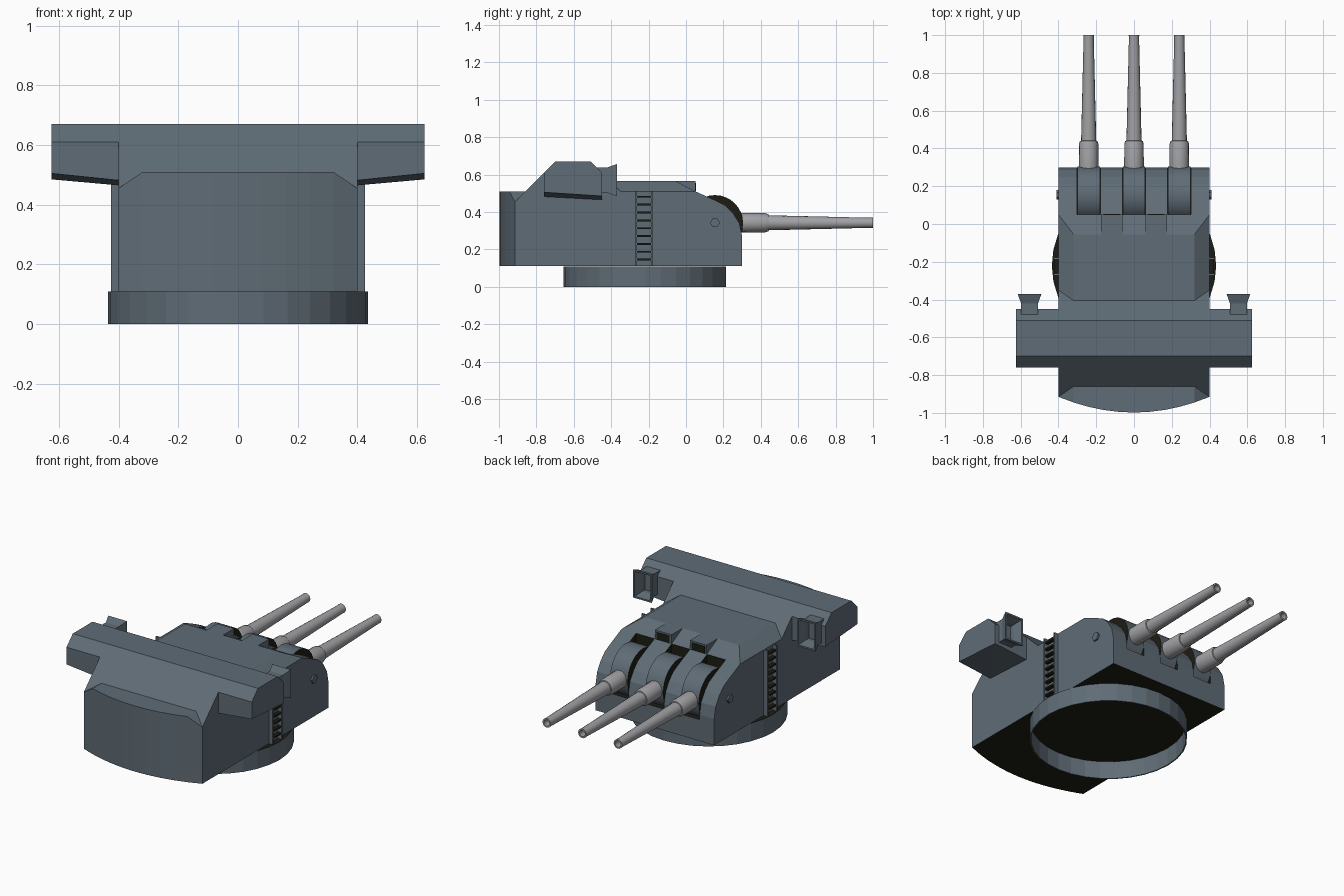
import bpy, bmesh, math
from mathutils import Matrix

old = bpy.data.objects.get("Cube")
if old:
    bpy.data.objects.remove(old, do_unlink=True)


def material(name, rgb):
    m = bpy.data.materials.new(name)
    m.use_nodes = True
    m.diffuse_color = (*rgb, 1)
    m.node_tree.nodes["Principled BSDF"].inputs["Base Color"].default_value = (*rgb, 1)
    return m


ARMOUR = material("blue grey armour", (0.115, 0.15, 0.18))
STEEL = material("gun steel", (0.36, 0.36, 0.38))
DARK = material("dark olive", (0.012, 0.012, 0.007))


def finish(name, bm, mats, rule=None, smooth=False):
    """Turn a bmesh into an object; rule(face) picks the second material."""
    bmesh.ops.recalc_face_normals(bm, faces=bm.faces)
    bm.normal_update()
    if rule:
        for f in bm.faces:
            f.material_index = int(rule(f))
    me = bpy.data.meshes.new(name)
    bm.to_mesh(me)
    bm.free()
    for m in mats:
        me.materials.append(m)
    ob = bpy.data.objects.new(name, me)
    bpy.context.collection.objects.link(ob)
    if smooth:
        bpy.ops.object.select_all(action="DESELECT")
        ob.select_set(True)
        bpy.context.view_layer.objects.active = ob
        bpy.ops.object.shade_smooth_by_angle(angle=math.radians(35))
    return ob


def hull(name, points, mats=(ARMOUR,), rule=None):
    bm = bmesh.new()
    for p in points:
        bm.verts.new(p)
    bmesh.ops.convex_hull(bm, input=bm.verts)
    bmesh.ops.dissolve_limit(bm, angle_limit=0.01, verts=bm.verts, edges=bm.edges)
    return finish(name, bm, mats, rule)


def box(name, xs, ys, zs, mat=ARMOUR):
    return hull(name, [(x, y, z) for x in xs for y in ys for z in zs], (mat,))


def loft(name, rings, mats, rule=None, smooth=False, caps=True):
    """Skin a list of equal-length point rings."""
    bm = bmesh.new()
    vs = [[bm.verts.new(p) for p in r] for r in rings]
    n = len(vs[0])
    for a, b in zip(vs, vs[1:]):
        for i in range(n):
            j = (i + 1) % n
            bm.faces.new((a[i], a[j], b[j], b[i]))
    if caps:
        bm.faces.new(vs[0])
        bm.faces.new(vs[-1])
    return finish(name, bm, mats, rule, smooth)


def cross_cylinder(name, x, width, y, z, r, sides, mats, rule=None, smooth=False):
    bm = bmesh.new()
    bmesh.ops.create_cone(bm, cap_ends=True, segments=sides, radius1=r, radius2=r, depth=width,
                          matrix=Matrix.Translation((x, y, z)) @ Matrix.Rotation(math.pi / 2, 4, "Y"))
    return finish(name, bm, mats, rule, smooth)


def underside(f):
    return f.normal.z < -0.9


HALF, BASE, AXIS = 0.40, 0.11, 0.342
GUNS = (-0.24, 0, 0.24)

# Turret house: side profile swept across the width
profile = [(-0.915, BASE), (0.30, BASE), (0.30, 0.27), (0.285, 0.34), (0.25, 0.395),
           (0.21, 0.435), (0.16, 0.46), (0.05, 0.51), (-0.35, 0.51), (-0.51, 0.67),
           (-0.70, 0.67), (-0.915, 0.455)]
house = loft("turret_house", [[(x, y, z) for y, z in profile] for x in (-HALF, HALF)],
             (ARMOUR, DARK), underside)

# Gun slots cut into the gun face
for i, x in enumerate(GUNS):
    cutter = box(f"slot_cutter_{i}", (x - 0.062, x + 0.062), (0.05, 0.4), (0.24, 0.6), DARK)
    cutter.hide_render = True
    cutter.hide_viewport = True
    cutter.display_type = "WIRE"
    mod = house.modifiers.new(f"slot_{i}", "BOOLEAN")
    mod.operation = "DIFFERENCE"
    mod.solver = "EXACT"
    mod.material_mode = "TRANSFER"
    mod.object = cutter
dg = bpy.context.evaluated_depsgraph_get()
cut_mesh = bpy.data.meshes.new_from_object(house.evaluated_get(dg))
house.modifiers.clear()
house.data = cut_mesh

# Bowed end wall with clipped top corners
points = [(0.32 * s, -0.86, 0.51) for s in (-1, 1)]
for i in range(-5, 6):
    x = i * 0.08
    y = -0.915 - 0.083 * (1 - (i / 5) ** 2)
    points += [(x, y, BASE), (x, y, 0.455 if abs(i) == 5 else 0.51)]
hull("bowed_end", points, (ARMOUR, DARK), underside)

# Raised roof with sloped edges
hull("raised_roof", [(s * x, y, z) for s in (-1, 1) for x, y, z in
                     ((HALF, 0.05, 0.51), (HALF, -0.35, 0.51), (0.32, -0.055, 0.565), (0.32, -0.405, 0.565))])

# Hoods between the guns, with dark openings
for name, s in (("right", -1), ("left", 1)):
    box(f"{name}_hood", (s * 0.062, s * 0.175), (-0.06, 0.05), (0.50, 0.565))
    box(f"{name}_hood_opening", (s * 0.075, s * 0.162), (0.05, 0.053), (0.512, 0.555), DARK)

# Base ring: open tube with a dark deck
def circle(r, z):
    return [(r * math.cos(t), r * math.sin(t) - 0.22, z)
            for t in (math.tau * i / 32 for i in range(32))]


loft("base_ring", [circle(0.435, 0), circle(0.435, 0.109), circle(0.428, 0.109),
                   circle(0.428, 0), circle(0.435, 0)], (ARMOUR,), caps=False)
loft("ring_deck", [circle(0.434, 0.106), circle(0.434, 0.1095)], (DARK,))

# Guns: drum mantlet plus stepped, hollow barrel
BARREL = [(0.2, 0.052), (0.31, 0.052), (0.425, 0.051), (0.44, 0.046), (0.441, 0.04),
          (0.98, 0.027), (1.0, 0.028), (1.0, 0.019), (0.94, 0.019)]
for i, x in enumerate(GUNS):
    cross_cylinder(f"gun_drum_{i}", x, 0.118, 0.155, 0.34, 0.15, 32, (ARMOUR, DARK),
                   lambda f: abs(f.normal.x) > 0.9, True)
    rings = [[(x + r * math.cos(t), y, AXIS + r * math.sin(t))
              for t in (math.tau * k / 16 for k in range(16))] for y, r in BARREL]
    loft(f"gun_barrel_{i}", rings, (STEEL,), smooth=True)

for name, s in (("right", -1), ("left", 1)):
    # Rangefinder arm, thinner towards the tip
    arm = []
    for x, low, lower in ((HALF, 0.482, 0.465), (0.625, 0.505, 0.485)):
        arm += [(s * x, y, z) for y, z in ((-0.76, low), (-0.76, 0.61), (-0.70, 0.67),
                                          (-0.51, 0.67), (-0.45, 0.61), (-0.45, lower))]
    hull(f"{name}_rangefinder_arm", arm)

    # Flared, hollow sight box
    rings = [[(s * 0.553 + a * w, y, 0.57 + b * h) for a, b in ((-1, -1), (1, -1), (1, 1), (-1, 1))]
             for y, w, h in ((-0.48, 0.045, 0.068), (-0.42, 0.045, 0.068), (-0.37, 0.063, 0.086),
                             (-0.37, 0.052, 0.076), (-0.42, 0.036, 0.06), (-0.445, 0.036, 0.06))]
    loft(f"{name}_sight", rings, (ARMOUR,))

    # Trunnion cap
    cross_cylinder(f"{name}_trunnion_cap", s * 0.403, 0.016, 0.155, AXIS, 0.026, 6, (ARMOUR,))

    # Ladder
    for j, y in enumerate((-0.268, -0.182)):
        box(f"{name}_ladder_rail_{j}", (s * 0.398, s * 0.425), (y - 0.005, y + 0.005), (BASE, 0.51))
    for j in range(9):
        z = 0.14 + j * 0.042
        box(f"{name}_ladder_rung_{j}", (s * 0.398, s * 0.423), (-0.264, -0.186), (z, z + 0.01), DARK)
